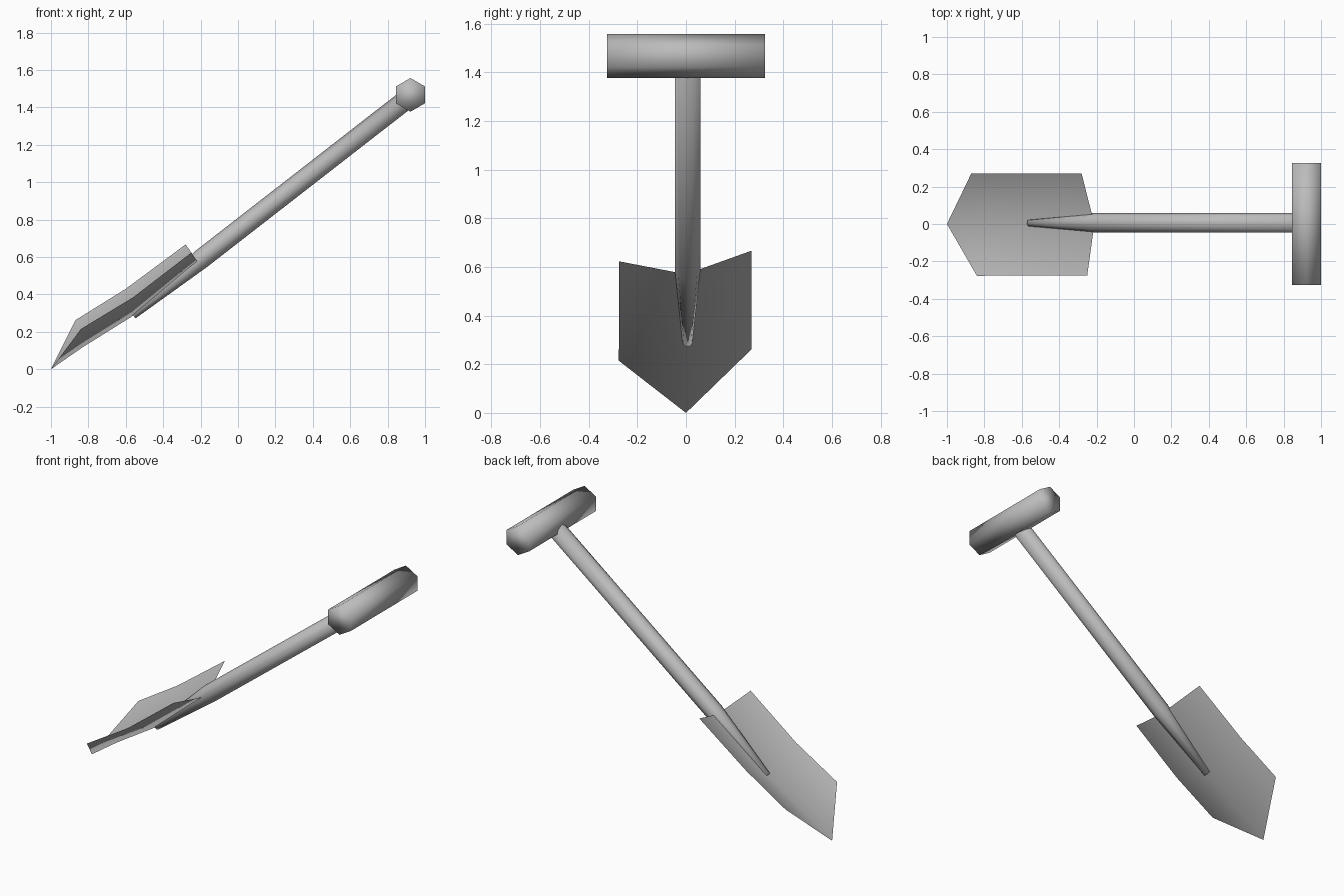
import bpy, bmesh
from math import pi, sin, cos
from mathutils import Vector

cube = bpy.data.objects.get("Cube")
if cube:
    bpy.data.objects.remove(cube)

grey = bpy.data.materials.new("worn_grey_metal")
grey.use_nodes = True
grey.diffuse_color = (0.5, 0.5, 0.5, 1)
grey.node_tree.nodes["Principled BSDF"].inputs["Base Color"].default_value = grey.diffuse_color


def finish(name, bm, recalc=True):
    """Turn a bmesh into a smooth shaded object."""
    if recalc:
        bmesh.ops.recalc_face_normals(bm, faces=bm.faces)
    for f in bm.faces:
        f.smooth = True
    mesh = bpy.data.meshes.new(name)
    bm.to_mesh(mesh)
    bm.free()
    mesh.materials.append(grey)
    obj = bpy.data.objects.new(name, mesh)
    bpy.context.collection.objects.link(obj)


def loft(name, stations, sides, axis, side_dir, phase=0.0):
    """Capped tube through (centre, radius) stations with parallel rings."""
    u = Vector(side_dir).normalized()
    v = Vector(axis).normalized().cross(u)
    bm = bmesh.new()
    rings = []
    for centre, r in stations:
        angles = [phase + 2 * pi * i / sides for i in range(sides)]
        rings.append([bm.verts.new(Vector(centre) + r * (cos(a) * u + sin(a) * v))
                      for a in angles])
    for a, b in zip(rings, rings[1:]):
        for i in range(sides):
            j = (i + 1) % sides
            bm.faces.new((a[i], a[j], b[j], b[i]))
    bm.faces.new(rings[0][::-1])
    bm.faces.new(rings[-1])
    finish(name, bm)


# Hexagonal cross grip, points up and down
loft("grip", [((0.922, -0.325, 1.467), 0.09), ((0.922, 0.325, 1.467), 0.09)],
     6, (0, 1, 0), (0, 0, 1))

# Shaft with a tapered lower end set into the blade
loft("shaft", [((-0.56, 0.006, 0.288), 0.02),
               ((-0.2, 0.007, 0.587), 0.053),
               ((0.9, 0.007, 1.442), 0.053)],
     8, (0.79, 0, 0.61), (0, 1, 0))

# Thin V-shaped blade: rows of right edge, centre crease, left edge
rows = [((-0.84, -0.277, 0.215), (-0.83, 0, 0.118), (-0.87, 0.27, 0.262)),
        ((-0.56, -0.275, 0.385), (-0.57, 0, 0.28), (-0.6, 0.27, 0.43)),
        ((-0.25, -0.275, 0.623), (-0.212, 0, 0.57), (-0.28, 0.27, 0.667))]
bm = bmesh.new()
tip = bm.verts.new((-1, 0, 0))
grid = [[bm.verts.new(p) for p in row] for row in rows]
for k in range(2):
    bm.faces.new((tip, grid[0][k], grid[0][k + 1]))
    for a, b in zip(grid, grid[1:]):
        bm.faces.new((a[k], b[k], b[k + 1], a[k + 1]))
for f in bm.faces:
    f.normal_update()
if sum(f.normal.z for f in bm.faces) < 0:
    bmesh.ops.reverse_faces(bm, faces=bm.faces)
finish("blade", bm, recalc=False)
